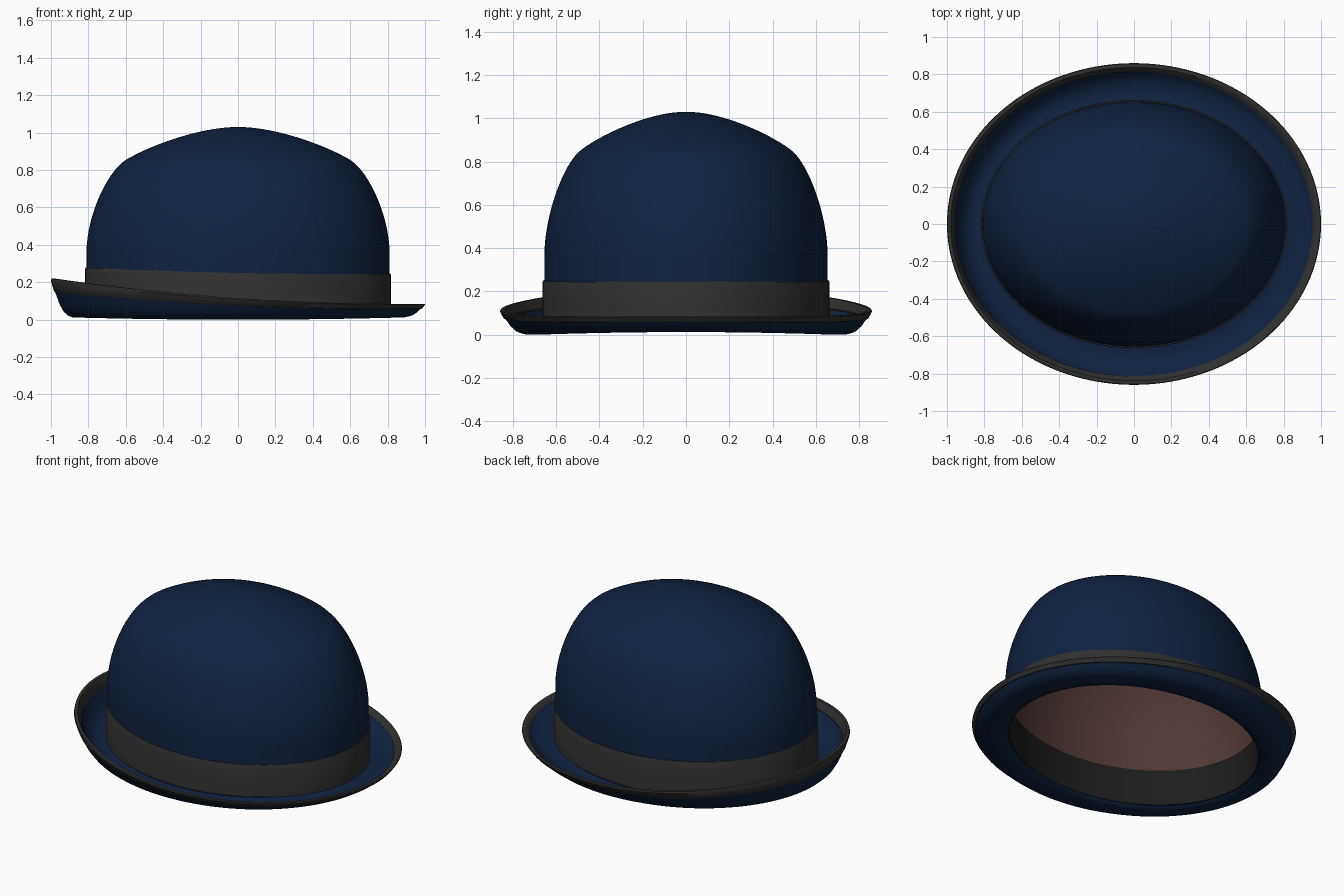
import bpy, bmesh, math
from mathutils import Vector
from mathutils.geometry import interpolate_bezier

if "Cube" in bpy.data.objects:
    bpy.data.objects.remove(bpy.data.objects["Cube"])

SEG = 128


def material(name, rgb):
    m = bpy.data.materials.new(name)
    m.diffuse_color = (*rgb, 1)
    m.use_nodes = True
    m.node_tree.nodes["Principled BSDF"].inputs["Base Color"].default_value = m.diffuse_color
    return m


NAVY = material("navy_felt", (0.005, 0.016, 0.05))
GREY = material("dark_ribbon", (0.03, 0.03, 0.03))
BLACK = material("black_leather", (0.012, 0.012, 0.012))
BROWN = material("brown_lining", (0.08, 0.04, 0.036))


def sweep(name, profile, place, mat, closed=True, cap=False, flip=False):
    """Sweep a profile round the hat; place(point, cos, sin) gives the position."""
    bm = bmesh.new()
    rings = []
    for p in profile:
        ring = []
        for i in range(SEG):
            a = 2 * math.pi * i / SEG
            ring.append(bm.verts.new(place(p, math.cos(a), math.sin(a))))
        rings.append(ring)
    pairs = list(zip(rings, rings[1:]))
    if closed:
        pairs.append((rings[-1], rings[0]))
    for r, s in pairs:
        for i in range(SEG):
            j = (i + 1) % SEG
            bm.faces.new((r[i], r[j], s[j], s[i]))
    if cap:
        bm.faces.new(rings[-1])
    if closed:
        bmesh.ops.recalc_face_normals(bm, faces=bm.faces)
    elif flip:
        bmesh.ops.reverse_faces(bm, faces=bm.faces)
    me = bpy.data.meshes.new(name)
    bm.to_mesh(me)
    bm.free()
    me.materials.append(mat)
    ob = bpy.data.objects.new(name, me)
    bpy.context.collection.objects.link(ob)
    bpy.ops.object.select_all(action='DESELECT')
    bpy.context.view_layer.objects.active = ob
    ob.select_set(True)
    bpy.ops.object.shade_smooth_by_angle(angle=math.radians(40))
    return ob


# Dome curve: straight wall, rounded shoulder, soft peak
def dome(bottom, inset):
    segs = [((.81, .36), (.81, .55), (.70, .80), (.59, .86)),
            ((.59, .86), (.46, .935), (.20, 1.03), (.004, 1.03))]
    pts = [(.81 - inset, bottom)]
    for n, s in enumerate(segs):
        curve = interpolate_bezier(*[Vector((*p, 0)) for p in s], 16)
        for p in curve[n:]:
            pts.append((p.x * (1 - inset / .81), p.y - inset * (p.y - .36) / .67))
    return pts


def oval(p, c, s):
    return (p[0] * c, p[0] * s * .655 / .81, p[1])


sweep("crown", dome(.03, 0), oval, NAVY, closed=False, cap=True)
sweep("lining", dome(.22, .02), oval, BROWN, closed=False, cap=True, flip=True)
sweep("sweatband", [(.795, .02), (.795, .25), (.783, .25), (.783, .02)], oval, BLACK)


# Ribbon: its top edge rises towards the left; v blends bottom to top
def ribbon(p, c, s):
    x = .81 * c
    top = .25 - .02 * x + .018 * x * x
    return ((.81 + p[0]) * c, (.655 + p[0]) * s, .04 + p[1] * (top - .04))


sweep("ribbon_band", [(-.004, 0), (.008, 0), (.008, .97), (.005, 1), (-.004, 1)],
      ribbon, GREY)


# Brim: u runs crown to edge, v runs flat to curled edge, dz is thickness
def brim(p, c, s):
    u, v, dz = p
    edge = .115 - .0675 * c + .0375 * c * c
    base = .012 * c * c
    return ((.79 + .21 * u) * c, (.635 + .225 * u) * s, base + v * (edge - base) + dz)


sweep("brim", [(0, 0, .02), (.06, 0, .006), (.2, 0, 0), (.45, 0, 0), (.57, .04, .002),
               (.67, .14, 0), (.78, .34, 0), (.89, .64, 0), (.985, .97, 0),
               (.90, .97, 0), (.80, .66, .003), (.69, .38, .008), (.58, .19, .015),
               (.45, .06, .02), (.3, 0, .022), (.1, 0, .03), (0, 0, .035)], brim, NAVY)
sweep("brim_binding", [(.90, .66, -.002), (.925, .70, -.004), (1, .94, 0), (.985, 1, 0),
                       (.90, 1, 0), (.875, .95, 0), (.79, .70, .004), (.80, .66, .004)],
      brim, GREY)
